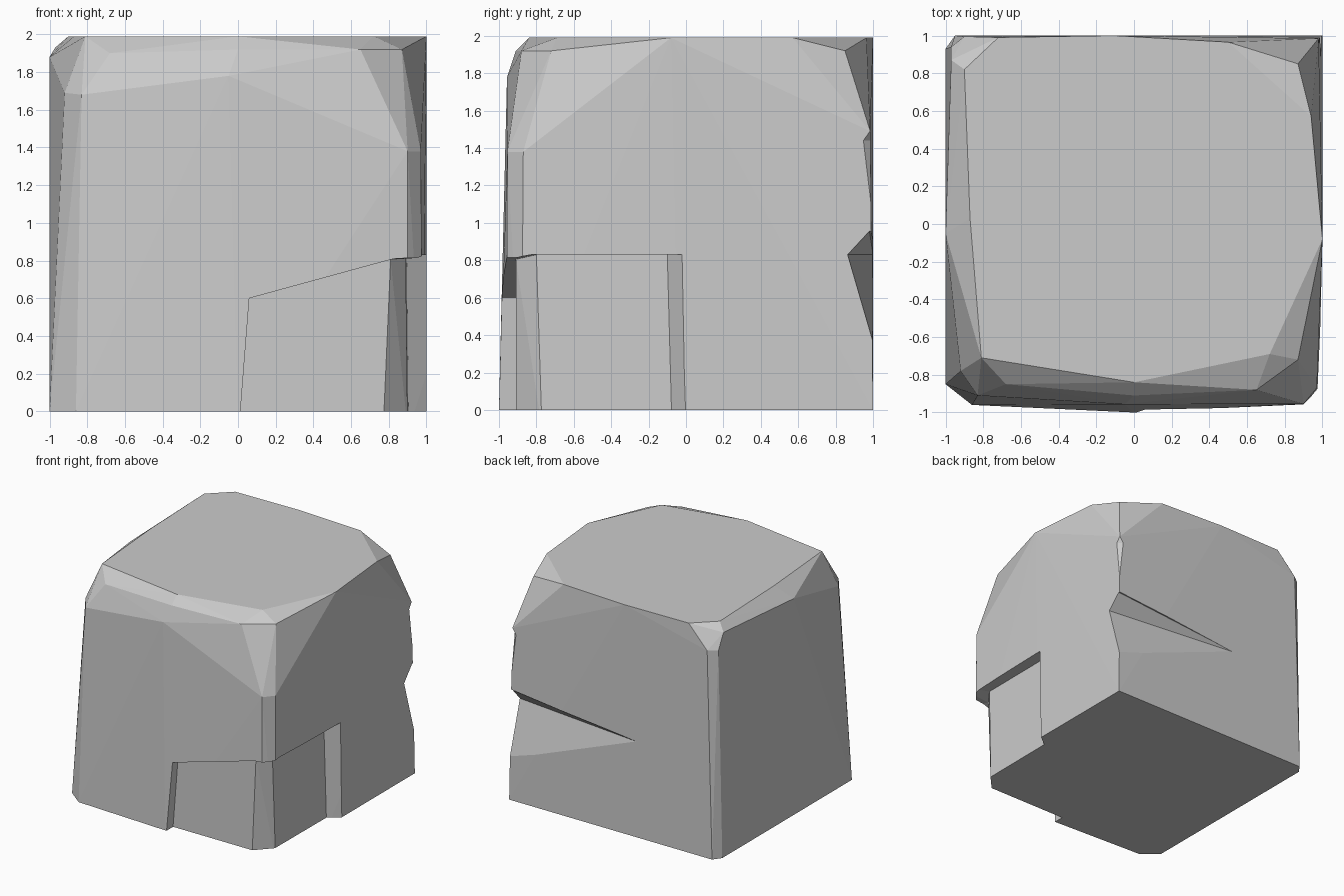
import bpy, bmesh

if "Cube" in bpy.data.objects:
    bpy.data.objects.remove(bpy.data.objects["Cube"])


def finish(name, bm):
    bmesh.ops.recalc_face_normals(bm, faces=bm.faces)
    mesh = bpy.data.meshes.new(name)
    bm.to_mesh(mesh)
    bm.free()
    ob = bpy.data.objects.new(name, mesh)
    bpy.context.collection.objects.link(ob)
    return ob


def hull(name, points):
    bm = bmesh.new()
    for p in points:
        bm.verts.new(p)
    res = bmesh.ops.convex_hull(bm, input=bm.verts)
    junk = {v for v in res["geom_interior"] + res["geom_unused"]
            if isinstance(v, bmesh.types.BMVert)}
    bmesh.ops.delete(bm, geom=list(junk), context='VERTS')
    bmesh.ops.dissolve_limit(bm, angle_limit=0.01, verts=bm.verts, edges=bm.edges)
    return finish(name, bm)


def loft(name, stations):
    bm = bmesh.new()
    rings = [[bm.verts.new(p) for p in s] for s in stations]
    for a, b in zip(rings, rings[1:]):
        for i in range(4):
            j = (i + 1) % 4
            bm.faces.new((a[i], a[j], b[j], b[i]))
    bm.faces.new(rings[0])
    bm.faces.new(rings[-1])
    bmesh.ops.triangulate(bm, faces=bm.faces)
    return finish(name, bm)


def carve(body, cutter):
    cutter.hide_render = True
    mod = body.modifiers.new("carve", 'BOOLEAN')
    mod.operation = 'DIFFERENCE'
    mod.solver = 'EXACT'
    mod.object = cutter
    bpy.context.view_layer.objects.active = body
    bpy.ops.object.modifier_apply(modifier=mod.name)
    bpy.data.objects.remove(cutter)


# Main block: footprint, chipped shoulders and flat top
foot = [(-.86, -.96), (0, -1), (.9, -.96), (.98, -.88), (1, -.04),
        (1, 1), (-.95, 1), (-1, .93), (-1, -.85)]
shoulder = [(.9, -.955, 1.38), (.97, -.87, 1.38), (1, -.07, 1.53),
            (.98, .985, 1.49), (-.9, .995, 1.8), (-.97, .94, 1.8),
            (-1, -.05, 1.88), (-.92, -.78, 1.69), (-.83, -.91, 1.68),
            (-.05, -.957, 1.78), (0, -.91, 1.92), (.65, -.88, 1.92),
            (.87, -.72, 1.92), (.87, .85, 1.92), (-.97, .87, 1.93),
            (-.68, -.85, 1.9)]
top = [(-.81, -.71), (0, -.84), (.72, -.69), (1, -.08), (.94, .57),
       (.5, .965), (-.11, 1), (-.72, .99), (-.9, .82), (-.87, .03)]
H = 1.99
block = hull("stone_block", [(x, y, 0) for x, y in foot] + shoulder
             + [(x, y, H) for x, y in top])

# Broken-away layer wrapping the lower front right corner:
# (inner bottom xy, outer bottom xy, outer top xyz, inner top xyz)
layer = [((.005, -.91), (.005, -1.2), (.06, -1.2, .6), (.06, -.91, .6)),
         ((.77, -.91), (.9, -1.2), (.9, -1.2, .83), (.81, -.91, .805)),
         ((.9, -.77), (1.2, -.9), (1.2, -.9, .83), (.89, -.8, .83)),
         ((.905, -.075), (1.2, .16), (1.2, .13, .83), (.895, -.1, .83))]
carve(block, loft("layer_cutter", [((*a, -.1), (*b, -.1), c, d)
                                   for a, b, c, d in layer]))

# Wedge crack on the back, opening at the right corner
carve(block, hull("crack_cutter", [
    (-.24, 1, .83), (-.24, 1.2, .83), (1.03, .86, .83), (1.03, .98, .96),
    (1.03, 1.2, .97), (1.03, 1, .35), (1.03, 1.2, .35)]))

# Narrow chip on the back right edge
carve(block, hull("chip_cutter", [
    (1.05, .88, 1.44), (.88, 1.05, 1.44), (.99, .99, 1.06),
    (.985, .985, 1.5), (1.1, 1.1, 1.06), (1.1, 1.1, 1.5)]))

# Centre on x and y
for v in block.data.vertices:
    v.co.z = max(v.co.z, 0)
for p in block.data.polygons:
    p.use_smooth = False
